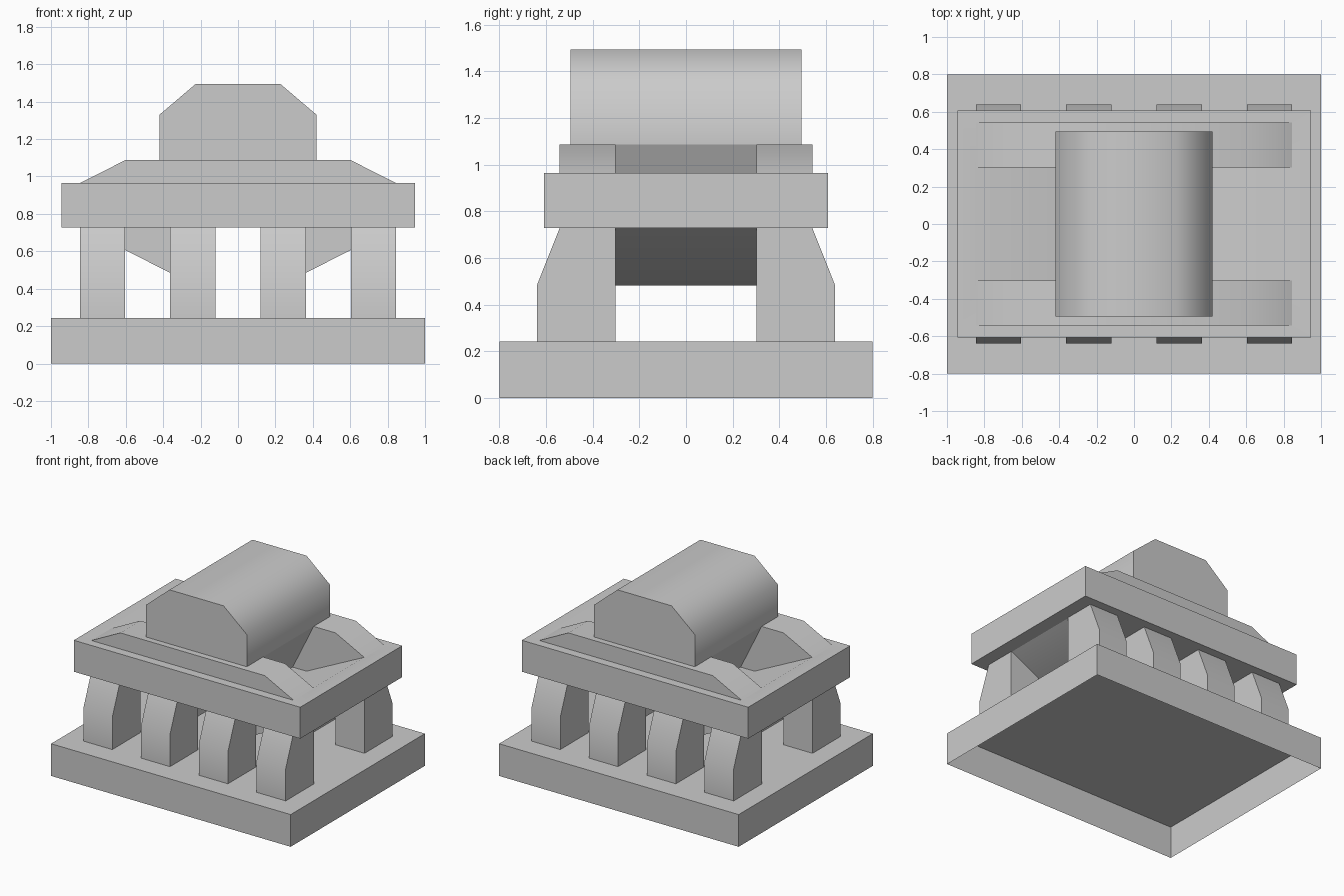
import bpy, bmesh, math

if "Cube" in bpy.data.objects:
    bpy.data.objects.remove(bpy.data.objects["Cube"])


def prism(name, profile, lo, hi, axis='Y', smooth=None, skip=(), caps=True):
    """Extrude a 2D profile along Y (points are x,z) or X (points are y,z).
    Sides listed in skip (by first point) are left open, as are the ends if not caps."""
    def place(p, t):
        return (p[0], t, p[1]) if axis == 'Y' else (t, p[0], p[1])
    bm = bmesh.new()
    a = [bm.verts.new(place(p, lo)) for p in profile]
    b = [bm.verts.new(place(p, hi)) for p in profile]
    ends = [bm.faces.new(a), bm.faces.new(b[::-1])]
    n = len(profile)
    sides = []
    for i in range(n):
        j = (i + 1) % n
        sides.append(bm.faces.new((a[i], b[i], b[j], a[j])))
    bmesh.ops.recalc_face_normals(bm, faces=bm.faces)
    hidden = [sides[i] for i in skip] + ([] if caps else ends)
    bmesh.ops.delete(bm, geom=hidden, context='FACES')
    me = bpy.data.meshes.new(name)
    bm.to_mesh(me)
    bm.free()
    ob = bpy.data.objects.new(name, me)
    bpy.context.collection.objects.link(ob)
    if smooth:
        soften(ob, smooth)
    return ob


def soften(ob, angle):
    ob.data.shade_smooth()
    ob.data.set_sharp_from_angle(angle=math.radians(angle))


def rect(w, z0, z1):
    return [(-w, z0), (w, z0), (w, z1), (-w, z1)]


def flip(profile, s):
    return [(s * x, z) for x, z in profile]


def mirrored(half):
    """Close a right-half profile with its mirror image."""
    return half + [(-x, z) for x, z in reversed(half)]


SIDES = (("left", -1), ("right", 1))
ENDS = (("front", -1), ("back", 1))

# Ground plinth, open underneath, and upper slab
prism("plinth", rect(1.0, 0, 0.243), -0.8, 0.8, skip=[0])
slab = prism("slab", rect(0.945, 0.728, 0.965), -0.608, 0.608)

# Sloping recess cut into each side of the slab, with its hanging underside
recess = [(0.86, 0.975), (0.36, 0.733), (0.245, 0.733), (0.365, 0.975)]
underside = [(0.84, 0.728), (0.36, 0.483), (0.135, 0.483), (0.135, 0.728)]
for side, s in SIDES:
    cutter = prism(side + "_recess_cutter", flip(recess, s), -0.302, 0.302)
    cutter.hide_render = True
    mod = slab.modifiers.new("recess", 'BOOLEAN')
    mod.operation = 'DIFFERENCE'
    mod.solver = 'EXACT'
    mod.object = cutter
    bpy.context.view_layer.objects.active = slab
    bpy.ops.object.modifier_apply(modifier=mod.name)
    bpy.data.objects.remove(cutter)
    prism(side + "_recess_underside", flip(underside, s), -0.302, 0.302,
          smooth=40, skip=[3])
soften(slab, 40)

# Columns with a leaning outer face, and the ridge strips on the slab
column = [(0.302, 0.243), (0.638, 0.243), (0.638, 0.487), (0.542, 0.728), (0.302, 0.728)]
strip = mirrored([(0.845, 0.965), (0.603, 1.087)])
for end, e in ENDS:
    for i, x in enumerate((-0.724, -0.242, 0.242, 0.724)):
        prism(f"{end}_column_{i + 1}", flip(column, e), x - 0.121, x + 0.121, 'X',
              smooth=40, skip=[0, 3])
    y0, y1 = sorted((e * 0.302, e * 0.542))
    prism(end + "_ridge_strip", strip, y0, y1, smooth=40, skip=[3])

# Barrel roof and the tapered body beneath it
prism("barrel_roof", mirrored([(0.42, 1.087), (0.42, 1.33), (0.226, 1.495)]),
      -0.495, 0.495, smooth=60, skip=[5])
prism("roof_keel", mirrored([(0.36, 0.965), (0.42, 1.087)]), -0.302, 0.302,
      skip=[1, 3], caps=False)
